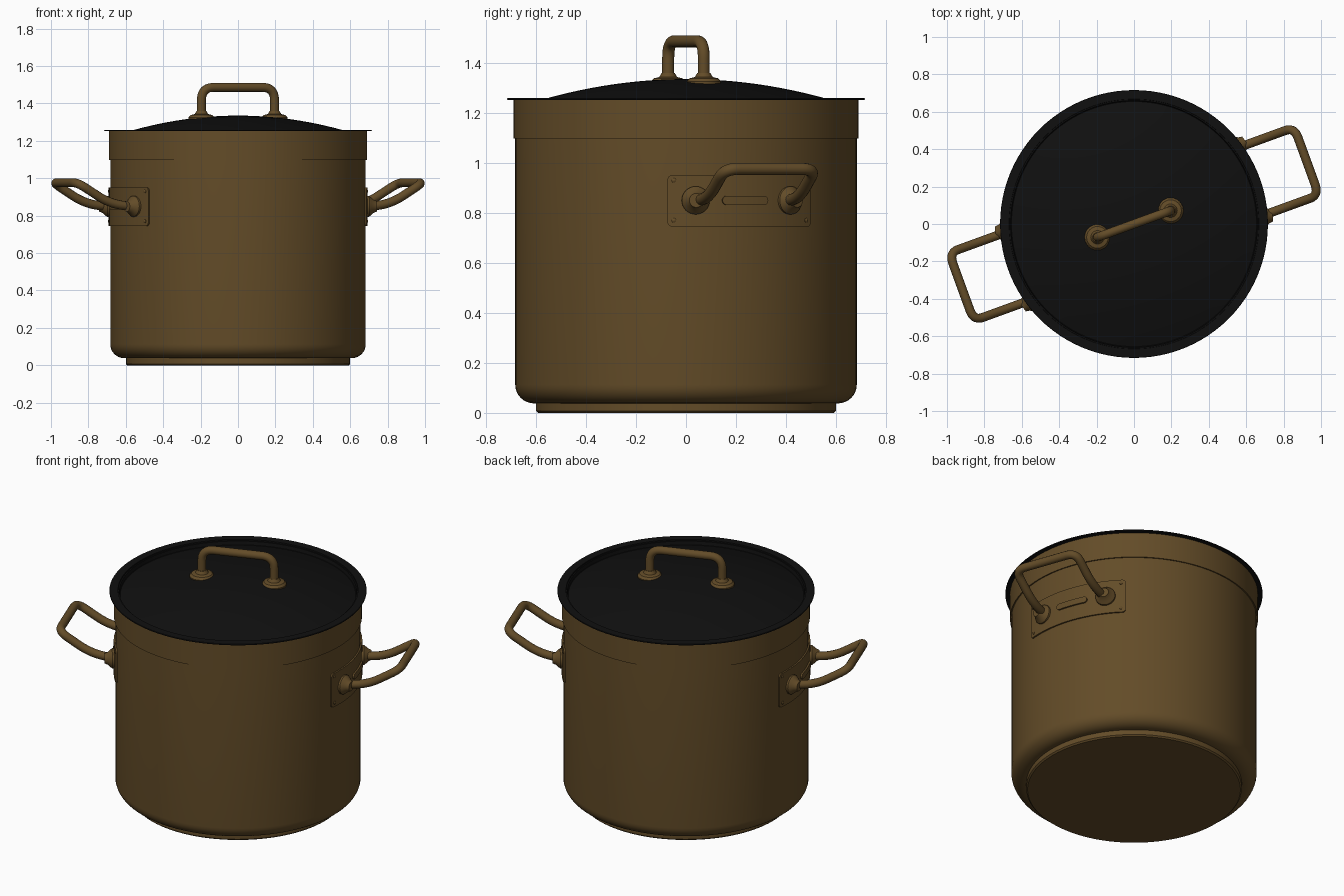
import bpy, bmesh
from math import cos, sin, pi, radians, sqrt
from mathutils import Matrix, Vector

cube = bpy.data.objects.get("Cube")
if cube:
    bpy.data.objects.remove(cube, do_unlink=True)


def material(name, rgb):
    m = bpy.data.materials.new(name)
    m.use_nodes = True
    color = (*rgb, 1)
    m.diffuse_color = color
    m.node_tree.nodes["Principled BSDF"].inputs["Base Color"].default_value = color
    return m


BRONZE = material("bronze brown", (0.125, 0.072, 0.021))
BLACK = material("lid black", (0.005, 0.005, 0.005))
TURN = radians(20)


def finish(obj, mat, angle=35):
    obj.data.materials.append(mat)
    bpy.ops.object.select_all(action="DESELECT")
    obj.select_set(True)
    bpy.context.view_layer.objects.active = obj
    bpy.ops.object.shade_smooth_by_angle(angle=radians(angle))
    return obj


def from_bmesh(name, bm, mat, matrix=Matrix()):
    bmesh.ops.recalc_face_normals(bm, faces=bm.faces)
    bm.transform(matrix)
    mesh = bpy.data.meshes.new(name)
    bm.to_mesh(mesh)
    bm.free()
    obj = bpy.data.objects.new(name, mesh)
    bpy.context.collection.objects.link(obj)
    return finish(obj, mat)


def lathe(name, profile, mat, steps=96, matrix=Matrix()):
    """Turn (radius, height) points around z."""
    bm = bmesh.new()
    verts = [bm.verts.new((r, 0, z)) for r, z in profile]
    edges = [bm.edges.new(pair) for pair in zip(verts, verts[1:])]
    bmesh.ops.spin(bm, geom=verts + edges, axis=(0, 0, 1), cent=(0, 0, 0),
                   angle=2 * pi, steps=steps)
    bmesh.ops.remove_doubles(bm, verts=bm.verts, dist=1e-5)
    return from_bmesh(name, bm, mat, matrix)


def tube(name, corners, radius, turn):
    """Round rod through corner points given as (point, rounding)."""
    pts = []
    for i, (p, rounding) in enumerate(corners):
        p = Vector(p)
        if rounding == 0:
            pts.append(p)
            continue
        a = p + (Vector(corners[i - 1][0]) - p).normalized() * rounding
        b = p + (Vector(corners[i + 1][0]) - p).normalized() * rounding
        for k in range(11):
            t = k / 10
            pts.append(a * (1 - t) ** 2 + p * 2 * t * (1 - t) + b * t * t)
    curve = bpy.data.curves.new(name, "CURVE")
    curve.dimensions = "3D"
    curve.bevel_depth = radius
    curve.bevel_resolution = 4
    curve.use_fill_caps = True
    spline = curve.splines.new("POLY")
    spline.points.add(len(pts) - 1)
    rot = Matrix.Rotation(turn, 4, "Z")
    for sp, p in zip(spline.points, pts):
        sp.co = (*(rot @ p), 1)
    obj = bpy.data.objects.new(name, curve)
    bpy.context.collection.objects.link(obj)
    bpy.ops.object.select_all(action="DESELECT")
    obj.select_set(True)
    bpy.context.view_layer.objects.active = obj
    bpy.ops.object.convert(target="MESH")
    return finish(bpy.context.object, BRONZE, 50)


def curved_plate(name, turn, half_w, half_h, corner, z, r_in, r_out):
    """Rounded rectangle wrapped on the pot wall."""
    arc = [corner * (1 - cos(k * pi / 12)) for k in range(6)]
    flat = half_w - corner
    us = ([-half_w + a for a in arc] + [-flat + 2 * flat * k / 16 for k in range(17)]
          + [half_w - a for a in reversed(arc)])
    bm = bmesh.new()
    columns = []
    for u in us:
        over = max(0, abs(u) - flat)
        h = half_h - corner + sqrt(max(0, corner ** 2 - over ** 2)) + 1e-4
        a = turn + u / r_in
        columns.append([bm.verts.new((r * cos(a), r * sin(a), z + s * h))
                        for r, s in ((r_in, -1), (r_out, -1), (r_out, 1), (r_in, 1))])
    for c, d in zip(columns, columns[1:]):
        for k in range(4):
            bm.faces.new((c[k], c[(k + 1) % 4], d[(k + 1) % 4], d[k]))
    bm.faces.new(columns[0])
    bm.faces.new(columns[-1])
    return from_bmesh(name, bm, BRONZE)


def on_wall(angle, z, radius):
    """Frame whose z axis points out of the pot wall."""
    return (Matrix.Rotation(angle, 4, "Z") @ Matrix.Translation((radius, 0, z))
            @ Matrix.Rotation(pi / 2, 4, "Y"))


# Pot: base disc and hollow body with a rounded bottom edge and thicker rim band
lathe("base_disc", [(0, 0), (0.592, 0), (0.6, 0.008), (0.6, 0.045), (0, 0.045)], BRONZE)
bottom = [(0.608 + 0.075 * sin(k * pi / 16), 0.113 - 0.075 * cos(k * pi / 16))
          for k in range(9)]
lathe("pot_body", [(0, 0.038)] + bottom
      + [(0.683, 1.097), (0.69, 1.097), (0.69, 1.254), (0.672, 1.254),
         (0.668, 0.12), (0.6, 0.055), (0, 0.055)], BRONZE)

# Lid: shallow dome set in a recess with a thin flange
dome = [(0.655 * k / 14, 1.335 - 0.106 * (k / 14) ** 2) for k in range(15)]
lathe("lid", dome + [(0.664, 1.235), (0.668, 1.259), (0.714, 1.259), (0.716, 1.256),
                     (0.714, 1.252), (0.66, 1.252), (0.655, 1.215), (0, 1.32)], BLACK)

# Lid handle and its two feet
X, TOP = 0.208, 1.486
tube("lid_handle", [((-X, 0, 1.32), 0), ((-X, 0, TOP), 0.07),
                    ((X, 0, TOP), 0.07), ((X, 0, 1.32), 0)], 0.024, TURN)
for side, label in ((1, "left"), (-1, "right")):
    spot = Matrix.Translation((side * X * cos(TURN), side * X * sin(TURN), 0))
    lathe(f"lid_handle_foot_{label}",
          [(0, 1.30), (0.069, 1.30), (0.069, 1.325), (0.058, 1.338),
           (0.036, 1.343), (0.026, 1.36), (0, 1.36)], BRONZE, 24, spot)

# Side handles: plate, raised slot, bosses, rivets and rod
Y, Z = 0.193, 0.85
for label, turn in (("left", TURN), ("right", TURN + pi)):
    curved_plate(f"{label}_plate", turn, 0.31, 0.103, 0.018, Z - 0.002, 0.68, 0.692)
    curved_plate(f"{label}_plate_slot", turn, 0.095, 0.018, 0.0175, Z, 0.685, 0.702)
    for s, end in ((-1, "a"), (1, "b")):
        lathe(f"{label}_boss_{end}",
              [(0, 0), (0.056, 0), (0.056, 0.016), (0.048, 0.027),
               (0.036, 0.04), (0.028, 0.058), (0, 0.058)],
              BRONZE, 32, on_wall(turn + s * radians(16.8), Z, 0.685))
        for v in (-1, 1):
            lathe(f"{label}_rivet_{end}_{'low' if v < 0 else 'high'}",
                  [(0, 0), (0.009, 0), (0.009, 0.004), (0.005, 0.007), (0, 0.008)],
                  BRONZE, 12, on_wall(turn + s * 0.285 / 0.68, Z + v * 0.08, 0.69))
    tube(f"{label}_handle",
         [((0.66, -Y, Z), 0), ((0.79, -Y, 0.858), 0.09), ((0.982, -Y, 0.976), 0.06),
          ((0.982, Y, 0.976), 0.06), ((0.79, Y, 0.858), 0.09), ((0.66, Y, Z), 0)],
         0.024, turn)
